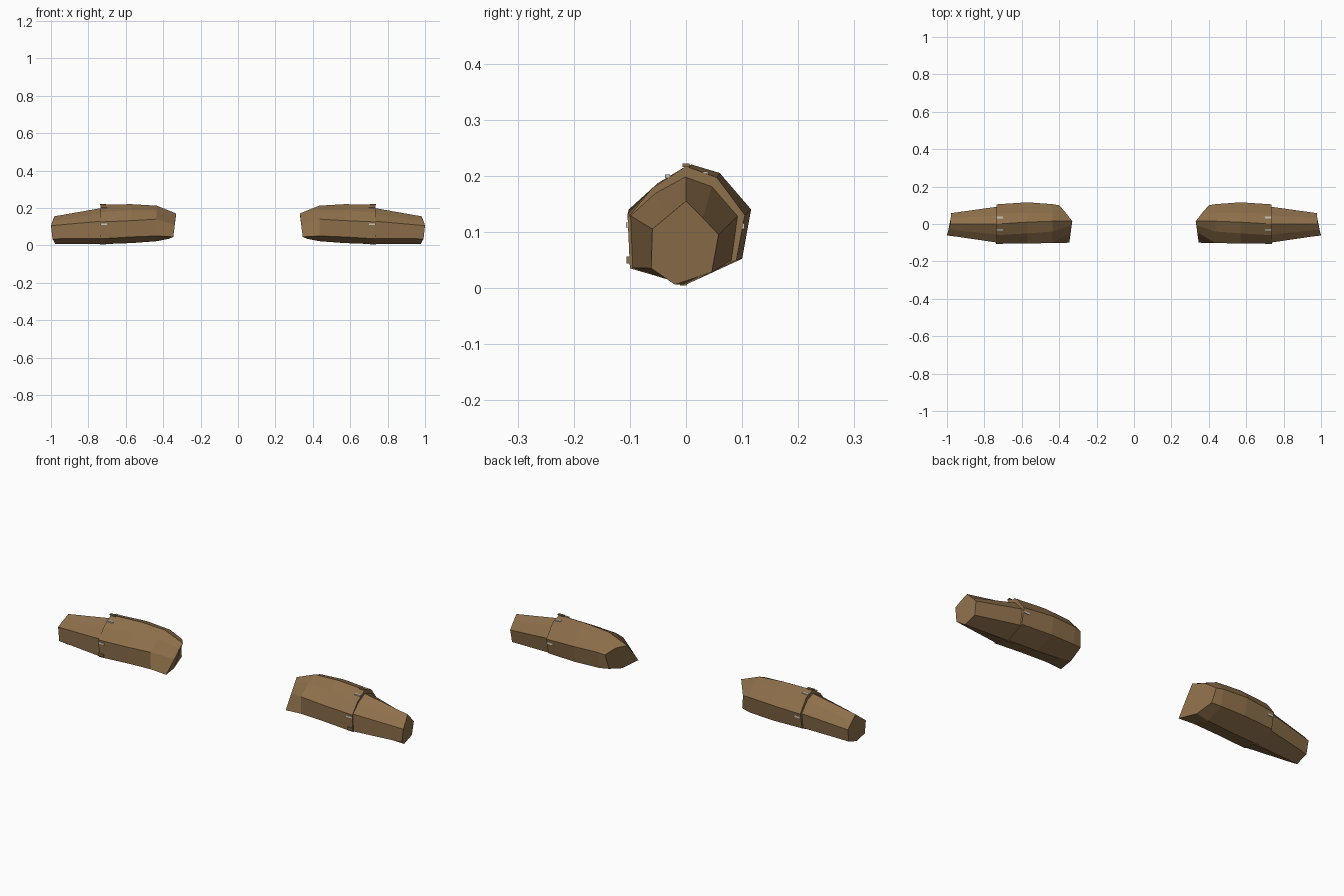
import bpy, bmesh
from mathutils import Vector


def material(name, rgb):
    m = bpy.data.materials.new(name)
    m.diffuse_color = (*rgb, 1)
    return m


BROWN = material("warm brown", (0.27, 0.16, 0.07))
GREY = material("pale grey", (0.60, 0.59, 0.52))


def finish(name, bm, mat):
    bmesh.ops.recalc_face_normals(bm, faces=bm.faces)
    me = bpy.data.meshes.new(name)
    bm.to_mesh(me)
    bm.free()
    me.materials.append(mat)
    ob = bpy.data.objects.new(name, me)
    bpy.context.collection.objects.link(ob)
    ob.modifiers.new("other_side", 'MIRROR').use_mirror_merge = False
    return ob


def loft(name, rings, mat):
    """Skin eight-sided rings of (x, y, z) points and close both ends."""
    bm = bmesh.new()
    loops = [[bm.verts.new(p) for p in r] for r in rings]
    n = len(loops[0])
    for a, b in zip(loops, loops[1:]):
        for i in range(n):
            j = (i + 1) % n
            bm.faces.new((a[i], a[j], b[j], b[i]))
    bm.faces.new(loops[0][::-1])
    bm.faces.new(loops[-1])
    return finish(name, bm, mat)


def section(x, pts):
    return [(x, y, z) for y, z in pts]


# Ring order: top, upper back, back, lower back, bottom, lower front, front, upper front
elbow = [(0.0, 0.217), (0.055, 0.197), (0.105, 0.13), (0.09, 0.05),
         (0.0, 0.006), (-0.1, 0.035), (-0.104, 0.125), (-0.06, 0.178)]
biceps = [(0.01, 0.22), (0.06, 0.205), (0.116, 0.14), (0.1, 0.052),
          (0.0, 0.012), (-0.1, 0.045), (-0.104, 0.132), (-0.05, 0.187)]
armpit = [(0.015, 0.212), (0.06, 0.196), (0.106, 0.14), (0.095, 0.055),
          (0.0, 0.022), (-0.1, 0.05), (-0.102, 0.14), (-0.04, 0.187)]
shoulder = [(0.33, 0.015, 0.17), (0.365, 0.06, 0.165), (0.40, 0.10, 0.135),
            (0.385, 0.085, 0.06), (0.37, 0.0, 0.035), (0.346, -0.10, 0.045),
            (0.338, -0.043, 0.108), (0.334, -0.006, 0.15)]
loft("upper_arm", [shoulder, section(0.435, armpit), section(0.57, biceps),
                   section(0.735, elbow)], BROWN)

# Forearm, slightly slimmer at the elbow so the sleeve edge shows
fore = [(0.0, 0.201), (0.047, 0.184), (0.094, 0.13), (0.083, 0.05),
        (-0.005, 0.006), (-0.097, 0.036), (-0.101, 0.13), (-0.057, 0.17)]
wrist = [(0.982, 0.0, 0.155), (0.980, 0.03, 0.125), (0.978, 0.058, 0.095),
         (0.975, 0.046, 0.028), (0.976, -0.02, 0.006), (0.992, -0.062, 0.035),
         (1.0, -0.06, 0.105), (0.992, -0.03, 0.13)]
loft("forearm", [section(0.72, fore), wrist], BROWN)


def plates(name, places, mat):
    """Thin slabs: centre and full size of each."""
    bm = bmesh.new()
    for centre, size in places:
        vs = bmesh.ops.create_cube(bm, size=1)["verts"]
        bmesh.ops.scale(bm, vec=Vector(size), verts=vs)
        bmesh.ops.translate(bm, vec=Vector(centre), verts=vs)
    return finish(name, bm, mat)


# Small pale stitches around the elbow seam
plates("elbow_stitches", [((0.717, -0.104, 0.112), (0.034, 0.006, 0.009)),
                          ((0.717, 0.035, 0.205), (0.034, 0.009, 0.006)),
                          ((0.717, -0.033, 0.199), (0.034, 0.009, 0.006)),
                          ((0.717, 0.101, 0.11), (0.034, 0.006, 0.009))], GREY)
# Skin-coloured thread bumps at the top and bottom of the seam
plates("elbow_bumps", [((0.722, 0.0, 0.219), (0.034, 0.012, 0.006)),
                       ((0.722, -0.103, 0.05), (0.03, 0.006, 0.012)),
                       ((0.722, -0.005, 0.007), (0.03, 0.012, 0.006))], BROWN)
